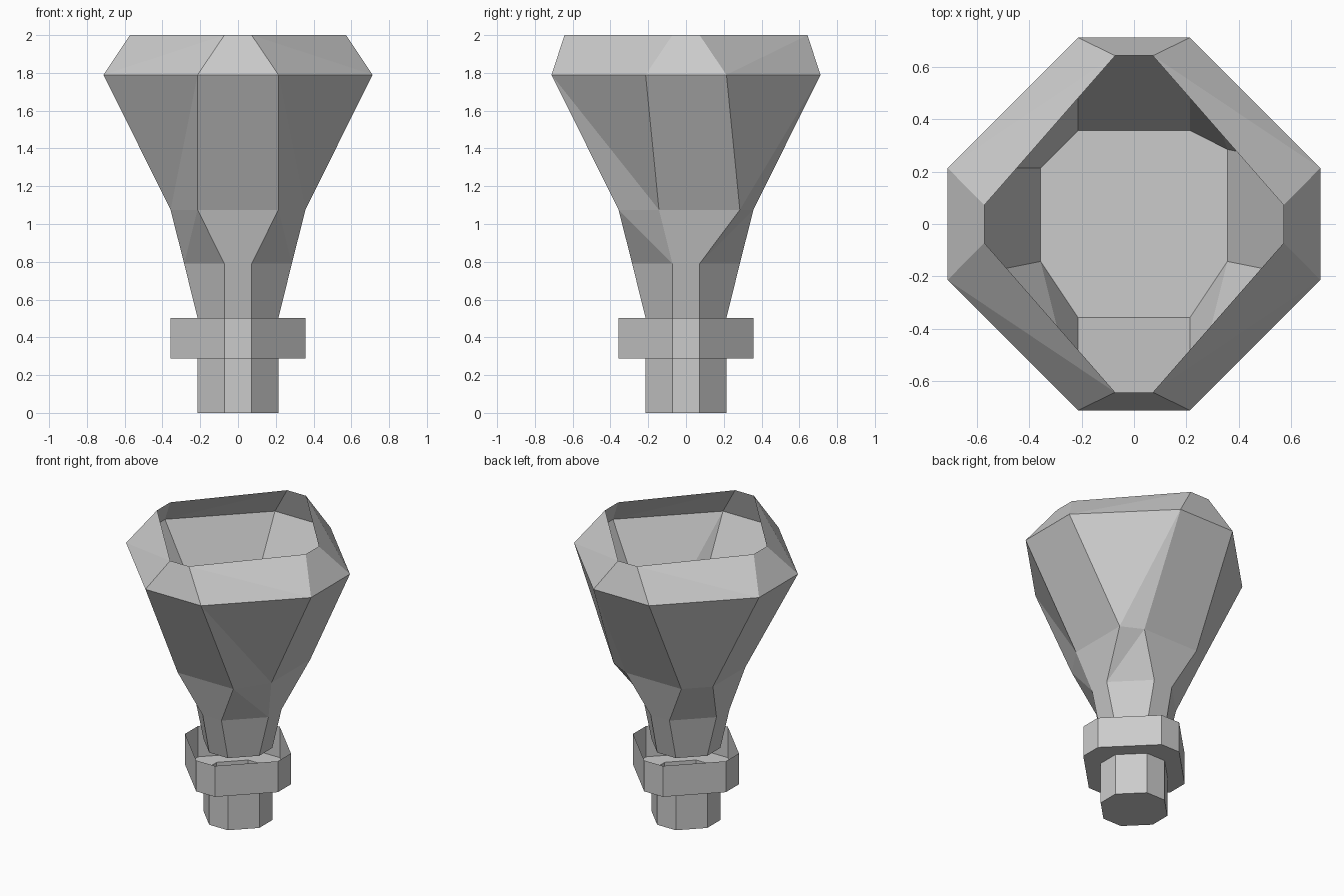
import bpy
import bmesh

if "Cube" in bpy.data.objects:
    bpy.data.objects.remove(bpy.data.objects["Cube"], do_unlink=True)

grey = bpy.data.materials.new("plain_grey")
grey.use_nodes = True
colour = (0.6, 0.6, 0.6, 1.0)
grey.diffuse_color = colour
grey.node_tree.nodes["Principled BSDF"].inputs["Base Color"].default_value = colour


def octagon(z, x, y, flat, left=None, right=None):
    """Chamfered square; left and right give the y span of the two side flats."""
    l0, l1 = left or (-flat, flat)
    r0, r1 = right or (-flat, flat)
    return [(-flat, -y, z), (flat, -y, z), (x, l0, z), (x, l1, z),
            (flat, y, z), (-flat, y, z), (-x, r1, z), (-x, r0, z)]


def shell(name, rings, cap_start=False):
    """Thin flat-faced skin through a stack of eight-sided rings."""
    bm = bmesh.new()
    loops = [[bm.verts.new(p) for p in ring] for ring in rings]
    if cap_start:
        bm.faces.new(loops[0][::-1])
    for low, high in zip(loops, loops[1:]):
        for i in range(8):
            j = (i + 1) % 8
            a, b, c, d = low[i], low[j], high[j], high[i]
            if i % 2 == 0:
                bm.faces.new((a, b, c, d))
            elif i in (1, 5):  # corner facets fold from side flat to front/back flat
                bm.faces.new((a, b, d))
                bm.faces.new((b, c, d))
            else:
                bm.faces.new((a, b, c))
                bm.faces.new((a, c, d))
    mesh = bpy.data.meshes.new(name)
    bm.to_mesh(mesh)
    bm.free()
    mesh.materials.append(grey)
    obj = bpy.data.objects.new(name, mesh)
    bpy.context.collection.objects.link(obj)
    return obj


# Ring shared by the stem top and the bowl floor, slightly uneven at the sides
neck = octagon(1.075, 0.357, 0.357, 0.214, left=(-0.143, 0.285), right=(-0.143, 0.214))

# Closed foot post opening into a hollow collar
shell("foot_and_collar", [
    octagon(0, 0.214, 0.214, 0.072),
    octagon(0.287, 0.214, 0.214, 0.072),
    octagon(0.287, 0.357, 0.357, 0.072),
    octagon(0.502, 0.357, 0.357, 0.072),
], cap_start=True)

# Flared stem
shell("stem", [
    octagon(0.502, 0.214, 0.214, 0.072),
    octagon(0.79, 0.285, 0.285, 0.072),
    neck,
], cap_start=True)

# Open bowl with a floor and an inward sloping rim
shell("bowl", [
    neck,
    octagon(1.79, 0.712, 0.712, 0.214),
    octagon(2.0, 0.572, 0.643, 0.072),
], cap_start=True)
